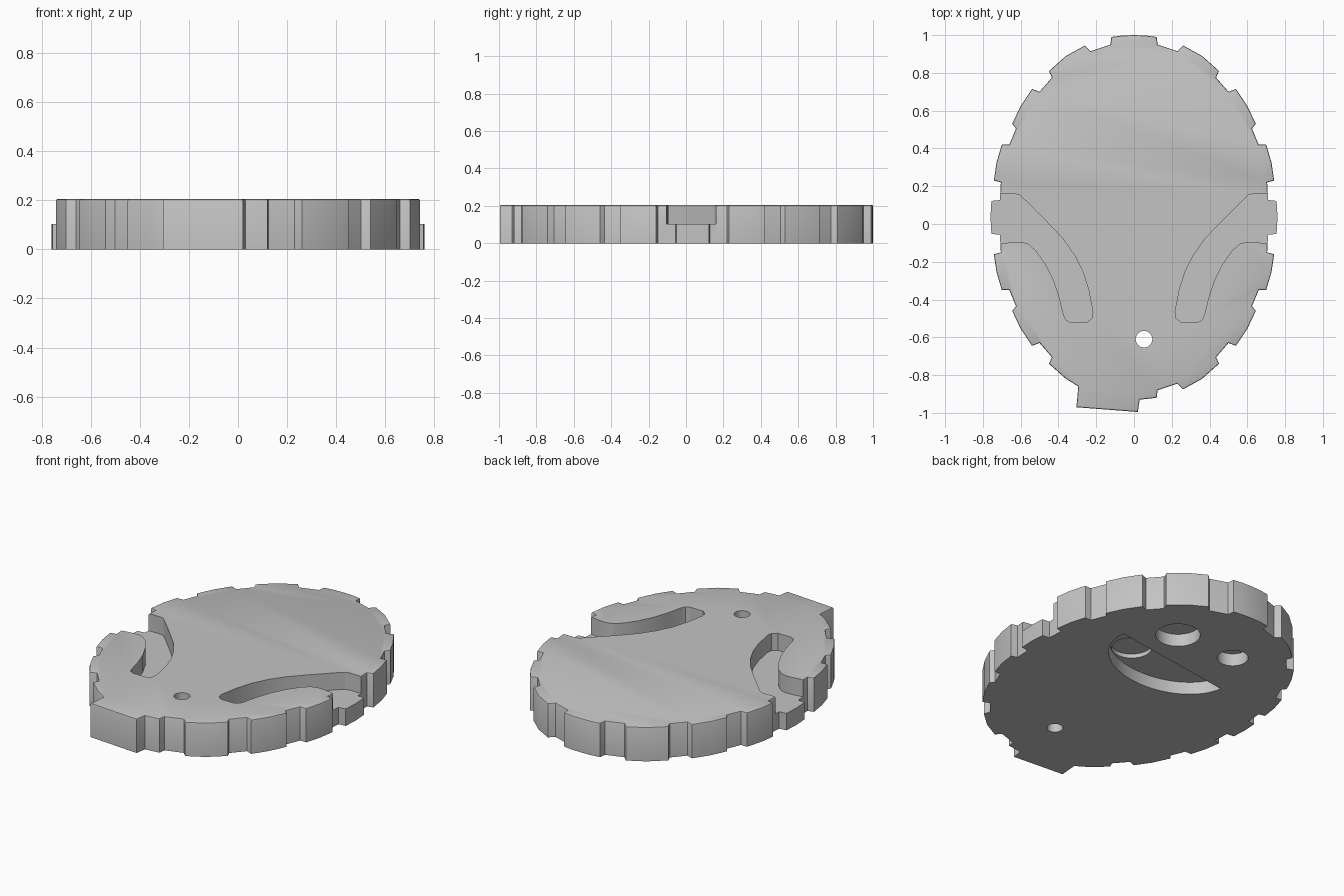
import bpy, bmesh, math
from mathutils import Vector

old = bpy.data.objects.get("Cube")
if old:
    bpy.data.objects.remove(old, do_unlink=True)

HEIGHT = 0.205
MID_Y = 0.035

grey = bpy.data.materials.new("plain_grey")
grey.use_nodes = True
colour = (0.55, 0.55, 0.55, 1)
grey.diffuse_color = colour
grey.node_tree.nodes["Principled BSDF"].inputs["Base Color"].default_value = colour


def prism(name, points, z0, z1, rim=0):
    """Extrude a flat outline, with an optional bevel round the top rim."""
    bm = bmesh.new()
    face = bm.faces.new([bm.verts.new((x, y, z0)) for x, y in points])
    result = bmesh.ops.extrude_face_region(bm, geom=[face])
    top = [g for g in result["geom"] if isinstance(g, bmesh.types.BMVert)]
    bmesh.ops.translate(bm, verts=top, vec=(0, 0, z1 - z0))
    bmesh.ops.recalc_face_normals(bm, faces=bm.faces)
    if rim:
        edges = [e for e in bm.edges if all(v.co.z > z1 - 1e-4 for v in e.verts)]
        bmesh.ops.bevel(bm, geom=edges, offset=rim, segments=2, profile=0.5,
                        affect='EDGES')
    mesh = bpy.data.meshes.new(name)
    bm.to_mesh(mesh)
    bm.free()
    obj = bpy.data.objects.new(name, mesh)
    bpy.context.collection.objects.link(obj)
    mesh.materials.append(grey)
    return obj


def ellipse(cx, cy, a, b, start=0, end=math.tau, tilt=0, steps=40):
    """Points along an ellipse or an arc of one."""
    full = abs(end - start - math.tau) < 1e-6
    pts = []
    for i in range(steps if full else steps + 1):
        t = start + (end - start) * i / steps
        x, y = a * math.cos(t), b * math.sin(t)
        pts.append((cx + x * math.cos(tilt) - y * math.sin(tilt),
                    cy + x * math.sin(tilt) + y * math.cos(tilt)))
    return pts


def cut(target, cutter):
    cutter.hide_render = True
    mod = target.modifiers.new("cut", 'BOOLEAN')
    mod.operation = 'DIFFERENCE'
    mod.solver = 'EXACT'
    mod.object = cutter
    bpy.context.view_layer.objects.active = target
    bpy.ops.object.modifier_apply(modifier=mod.name)
    bpy.data.objects.remove(cutter, do_unlink=True)


# Notched oval outline: one quarter, mirrored both ways
quarter = [(0, .965), (.06, .963), (.12, .955), (.125, .915), (.23, .88), (.26, .91),
           (.36, .855), (.45, .775), (.435, .74), (.5, .665), (.54, .68),
           (.6, .59), (.645, .495), (.625, .47), (.66, .385), (.7, .385),
           (.728, .29), (.742, .195), (.705, .185), (.71, .092), (.755, .087),
           (.76, 0)]
half = quarter + [(x, -y) for x, y in quarter[-2:0:-1]]
right = [(x, y + MID_Y) for x, y in half]
left = [(-x, y) for x, y in reversed(right[1:])]

# Square corner block on the front edge
block = [(.03, -.93), (.02, -.995), (-.305, -.97), (-.295, -.86)]
right = [p for p in right if p[1] > 0 or p[0] > .1]
left = [p for p in left if p[1] > -.8 or p[0] < -.3]
body = prism("notched_oval_body", right + block + left, 0, HEIGHT, rim=0.008)

# Curved channels, open at the sides, half the body height deep
channel = [(.9, .16), (.63, .16), (.605, .153), (.575, .125), (.45, 0), (.375, -.08),
           (.315, -.165), (.27, -.255), (.24, -.35), (.218, -.465), (.222, -.498),
           (.25, -.52), (.335, -.52), (.36, -.508), (.372, -.485), (.395, -.39),
           (.425, -.3), (.47, -.21), (.52, -.14), (.56, -.105), (.6, -.094),
           (.65, -.097), (.72, -.107), (.9, -.107)]
for side in (1, -1):
    cut(body, prism("channel_cutter", [(side * x, y) for x, y in channel], .102, .4))

# Round hole through the body
cut(body, prism("hole_cutter", ellipse(.053, -.61, .044, .044), -.2, .5))

# Smiling face sunk into the underside
for x, r in ((.19, .122), (-.2, .085)):
    cut(body, prism("eye_cutter", ellipse(x, .6, r, r), -.2, .075))
tilt = math.atan2(.12, .8)
cut(body, prism("mouth_cutter",
                ellipse(.03, .36, .4, .3, math.pi, math.tau, tilt), -.2, .075))
cut(body, prism("tongue_cutter", ellipse(.21, .23, .11, .11), .03, .1))

body.select_set(True)
bpy.context.view_layer.objects.active = body
bpy.ops.object.shade_smooth_by_angle(angle=math.radians(25))
